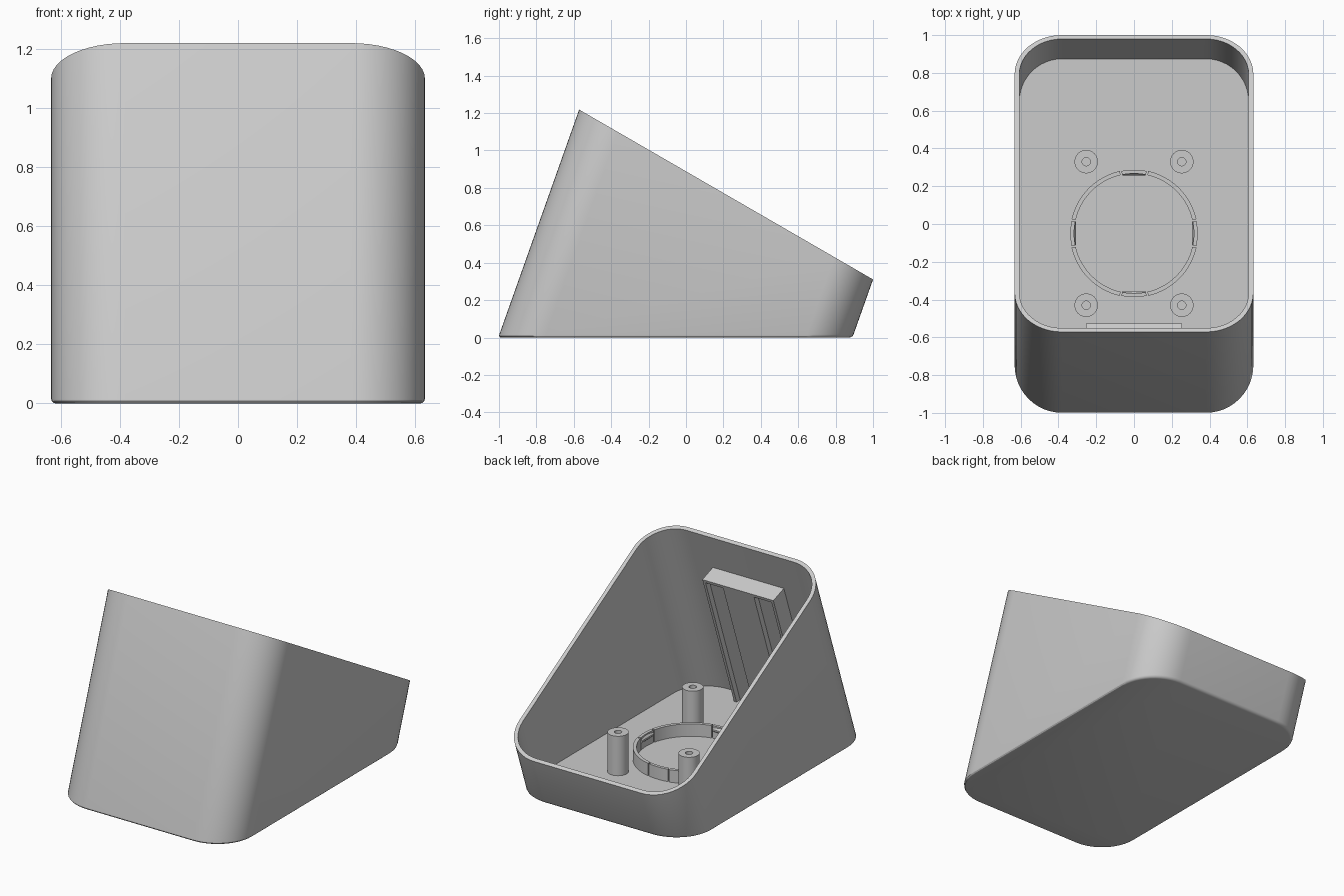
import bpy, bmesh, math
from mathutils import Vector

if "Cube" in bpy.data.objects:
    bpy.data.objects.remove(bpy.data.objects["Cube"])

SHEAR = 0.355                      # the walls lean back by this much per unit height
SLOPE = 0.578                      # fall of the open rim towards the back
FLOOR = 0.026
WALL = 0.025

grey = bpy.data.materials.new("light_grey")
grey.diffuse_color = (0.6, 0.6, 0.6, 1)
grey.use_nodes = True
grey.node_tree.nodes["Principled BSDF"].inputs["Base Color"].default_value = grey.diffuse_color


def finish(name, bm, angle=30):
    bmesh.ops.remove_doubles(bm, verts=bm.verts, dist=1e-5)
    bmesh.ops.recalc_face_normals(bm, faces=bm.faces)
    me = bpy.data.meshes.new(name)
    bm.to_mesh(me)
    bm.free()
    ob = bpy.data.objects.new(name, me)
    me.materials.append(grey)
    bpy.context.collection.objects.link(ob)
    bpy.ops.object.select_all(action='DESELECT')
    ob.select_set(True)
    bpy.context.view_layer.objects.active = ob
    bpy.ops.object.shade_smooth_by_angle(angle=math.radians(angle))
    return ob


def skin(bm, loops, cap_start=True, cap_end=True):
    """Bridge closed loops of points and cap the ends."""
    rows = [[bm.verts.new(p) for p in loop] for loop in loops]
    n = len(rows[0])
    for a, b in zip(rows, rows[1:]):
        for i in range(n):
            j = (i + 1) % n
            bm.faces.new((a[i], a[j], b[j], b[i]))
    if cap_start:
        bm.faces.new(rows[0][::-1])
    if cap_end:
        bm.faces.new(rows[-1])


def rounded_rect(inset, segs=12):
    hx, y0, y1, r = 0.632 - inset, -1.004 + inset, 0.89 - inset, 0.25 - inset
    pts = []
    for k, (cx, cy) in enumerate([(hx - r, y1 - r), (r - hx, y1 - r),
                                  (r - hx, y0 + r), (hx - r, y0 + r)]):
        for i in range(segs + 1):
            a = math.pi / 2 * (k + i / segs)
            pts.append((cx + r * math.cos(a), cy + r * math.sin(a)))
    return pts


def level(inset, z=None):
    """Leaning wall loop at height z, or on the slanted rim plane."""
    out = []
    for x, y in rounded_rect(inset):
        h = z if z is not None else (1.215 - SLOPE * (y + 0.565)) / (1 + SLOPE * SHEAR)
        out.append((x, y + SHEAR * h, h))
    return out


# Leaning open shell with a small rounded bottom edge
bm = bmesh.new()
skin(bm, [level(0.016, 0), level(0.008, 0.002), level(0.002, 0.008), level(0, 0.016),
          level(0), level(WALL), level(WALL, FLOOR)])
finish("shell", bm)


# Screw posts with blind holes
def lathe(name, cx, cy, profile, segs=32):
    bm = bmesh.new()
    skin(bm, [[(cx + r * math.cos(2 * math.pi * i / segs),
                cy + r * math.sin(2 * math.pi * i / segs), z) for i in range(segs)]
              for r, z in profile])
    finish(name, bm)


for sx, side in ((-1, "left"), (1, "right")):
    for y, end in ((0.33, "back"), (-0.43, "front")):
        lathe(f"screw_post_{end}_{side}", sx * 0.253, y,
              [(0.062, FLOOR - 0.006), (0.062, 0.28), (0.022, 0.28), (0.022, 0.08)])

# Retaining ring: four arcs with four snap clips between them
RING_Y, RING_TOP = -0.05, 0.106


def arc_wall(bm, a0, a1, r0, r1, z1, segs):
    loops = []
    for i in range(segs + 1):
        a = a0 + (a1 - a0) * i / segs
        c, s = math.cos(a), math.sin(a)
        loops.append([(r * c, RING_Y + r * s, z) for r, z in
                      ((r0, FLOOR - 0.006), (r1, FLOOR - 0.006), (r1, z1), (r0, z1))])
    skin(bm, loops)


ring, clips, catches = bmesh.new(), bmesh.new(), bmesh.new()
half = 0.20                        # half angle of a clip
gap = 0.025
for k in range(4):
    mid = k * math.pi / 2
    arc_wall(ring, mid + half + gap, mid + math.pi / 2 - half - gap, 0.317, 0.339, RING_TOP, 16)
    arc_wall(clips, mid - half, mid + half, 0.317, 0.337, RING_TOP, 6)
    # wedge-shaped catch on the inner face of the clip
    c, s = math.cos(mid), math.sin(mid)
    skin(catches, [[(r * c - t * s, RING_Y + r * s + t * c, z) for r, z in
                    ((0.322, 0.105), (0.306, 0.085), (0.306, 0.075), (0.322, 0.06))]
                   for t in (-0.062, 0.062)])
finish("retaining_ring", ring)
finish("snap_clips", clips)
finish("clip_catches", catches, 10)

# Thick pad up the inside of the front wall, with two long channels
TILT = math.atan(SHEAR)
UP = Vector((0, math.sin(TILT), math.cos(TILT)))
OUT = Vector((0, math.cos(TILT), -math.sin(TILT)))
ORIGIN = Vector((0, -1.004 + WALL, 0))
DEPTH, CHANNEL, TOP = 0.113, 0.035, 1.03


def wall_prism(bm, section, s0, s1):
    """Extrude an (x, depth) section up the wall; s0 None means from the floor."""
    loops = []
    for s in (s0, s1):
        loop = []
        for x, d in section:
            t = s if s is not None else (FLOOR - 0.004 - d * OUT.z) / UP.z
            loop.append(ORIGIN + Vector((x, 0, 0)) + OUT * d + UP * t)
        loops.append(loop)
    skin(bm, loops)


front = [(0.253, DEPTH), (0.235, DEPTH), (0.235, DEPTH - CHANNEL),
         (0.11, DEPTH - CHANNEL), (0.11, DEPTH)]
section = ([(0.253, -0.005)] + front + [(-x, d) for x, d in reversed(front)]
           + [(-0.253, -0.005)])
bm = bmesh.new()
wall_prism(bm, section, None, TOP - 0.02)
finish("wall_pad", bm, 10)
bm = bmesh.new()
wall_prism(bm, [(0.253, -0.005), (0.253, DEPTH), (-0.253, DEPTH), (-0.253, -0.005)],
           TOP - 0.02, TOP)
finish("wall_pad_cap", bm, 10)
